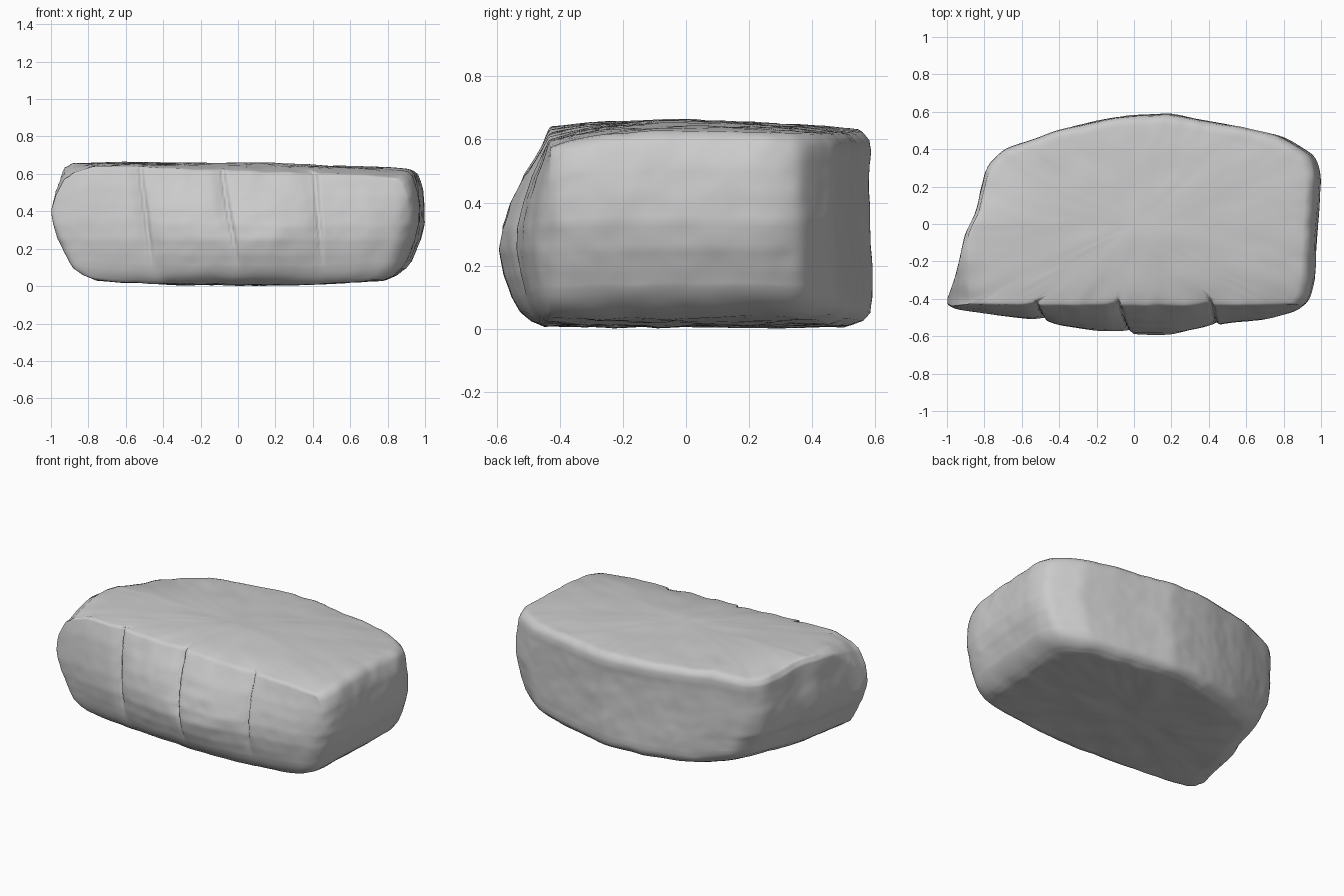
import bpy, bmesh, math
from mathutils import Vector, noise

if "Cube" in bpy.data.objects:
    bpy.data.objects.remove(bpy.data.objects["Cube"])

# Plan outline of the slab at its widest, counter-clockwise from the front left corner
OUT = [(-1.012, -.43), (-.965, -.455), (-.75, -.485), (-.55, -.51), (-.47, -.51), (-.44, -.535),
       (-.2, -.57), (-.08, -.568), (-.02, -.58), (.02, -.588), (.2, -.588), (.4, -.55),
       (.48, -.53), (.7, -.51), (.87, -.47), (.94, -.41), (.965, -.3), (.985, 0), (1.002, .25),
       (.975, .365), (.8, .475), (.6, .52), (.4, .555), (.2, .594), (-.1, .575), (-.4, .51),
       (-.7, .4), (-.78, .32), (-.82, .2), (-.845, .06), (-.9, -.04), (-.96, -.3)]

# Side profile: z, left reach, right reach, front limit, back reach
PROF = [(.012, .78, .82, .46, .53), (.025, .83, .86, .49, .56), (.055, .88, .90, .525, .585),
        (.10, .905, .93, .55, .59), (.17, .935, .955, .575, .589), (.25, .965, .98, .59, .585),
        (.35, .988, 1, .58, .582), (.45, 1, .998, .55, .58), (.54, .975, .988, .51, .58),
        (.59, .95, .975, .475, .585), (.625, .93, .96, .45, .58), (.645, .905, .935, .435, .56)]
N = 480


def clamp(v):
    return min(1, max(0, v))


def resample(pts, n):
    # Even spacing along a closed outline, then rounded a little
    pts = [Vector(p) for p in pts]
    segs = [(a, b, (b - a).length) for a, b in zip(pts, pts[1:] + pts[:1])]
    step = sum(s[2] for s in segs) / n
    res, pos, i = [], 0, 0
    while len(res) < n:
        while pos > segs[i][2] and i < len(segs) - 1:
            pos -= segs[i][2]
            i += 1
        a, b, l = segs[i]
        res.append(a.lerp(b, pos / l))
        pos += step
    for k in range(14):
        res = [(res[i - 1] + res[i] * 2 + res[(i + 1) % n]) / 4 for i in range(n)]
    return res


def levels(n=5):
    # Subdivide the side profile
    for a, b in zip(PROF, PROF[1:]):
        k = n if b[0] - a[0] > .05 else 2
        for j in range(k):
            yield [u + (v - u) * j / k for u, v in zip(a, b)]
    yield list(PROF[-1])


def place(p, lev):
    z, xl, xr, yf, yb = lev
    if p.x > 0:
        x = p.x * xr
    else:
        # Upper left: only the projecting front corner is cut back
        cut = max(p.x, -xl) * (.985 if z > .63 else 1)
        k = clamp((z - .2) / .25)
        x = cut * k + p.x * xl * (1 - k)
    if p.y > 0:
        y = p.y * yb / .59
    elif p.y < -.43:
        y = -.43 + (p.y + .43) * (yf - .43) / .155
    else:
        y = p.y
    return Vector((x, y, z))


# Cracks in the front face: x at the top, x at the bottom, depth
CRACKS = [(-.52, -.45, .03), (-.085, .015, .04), (.41, .46, .03)]


def weather(v):
    n1 = noise.noise(v * 2.7 + Vector((3, 1, 7)))
    n2 = noise.noise(v * 7 + Vector((1, 5, 2)))
    n3 = noise.noise(v * 15)
    r = Vector((v.x, v.y, 0))
    out = r.normalized() if r.length > .3 else Vector()
    w = v + out * (.004 * n1 + .005 * n2 + .002 * n3)
    t = v.z / .65
    up, low = clamp((t - .4) * 2), clamp((.4 - t) * 3)
    # Top falls off towards its edges and the right
    fall = .10 * v.y ** 2 + .03 * max(v.x, 0) ** 2 + .006 * v.x
    fall += .05 * max(0, -v.y * 2) ** 3 * clamp(v.x + .75)
    # Back left and front left corners are worn down
    fall += .5 * max(0, -v.x - .5) * max(0, v.y)
    fall += .3 * max(0, -v.x - .78) * clamp((-v.y - .2) * 5)
    w.z += up * (.005 * n1 + .006 * n2 + .002 * n3 - fall + .008)
    # Underside lifts at both ends, most at the back left
    lift = .035 * abs(v.x / .85) ** 3 + .4 * max(0, -v.x - .4) * max(0, v.y)
    w.z += low * (.006 * n1 + .009 * n2 + .003 * n3 + lift)
    if v.y < -.38:
        for top, bot, d in CRACKS:
            dx = v.x - (bot + (top - bot) * t)
            g = math.exp(-(dx / .05) ** 2) * .5 if dx <= 0 else 0
            g = max(g, math.exp(-(dx / .010) ** 2))
            w.y += d * g * clamp((t - .15) * 3) * clamp((-.38 - v.y) * 20)
    w.z = max(w.z, 0)
    return w


outline = resample(OUT, N)
levs = list(levels())
caps = [.98, .94, .88, .8, .7, .6, .5, .4, .3, .2, .1]


def cap_ring(lev, s, dz):
    return [Vector((p.x * s, p.y * s, p.z + dz)) for p in (place(q, lev) for q in outline)]


rings = [cap_ring(levs[0], s, -.004) for s in reversed(caps)]
rings += [[place(q, lev) for q in outline] for lev in levs]
rings += [cap_ring(levs[-1], s, .004) for s in caps]

# Skin the rings into one closed stone
bm = bmesh.new()
grid = [[bm.verts.new(weather(v)) for v in ring] for ring in rings]
for a, b in zip(grid, grid[1:]):
    for i in range(N):
        j = (i + 1) % N
        bm.faces.new((a[i], a[j], b[j], b[i]))
for ring, rev in ((grid[0], True), (grid[-1], False)):
    c = bm.verts.new(sum((v.co for v in ring), Vector()) / N)
    for i in range(N):
        f = (ring[i], ring[(i + 1) % N], c)
        bm.faces.new(f[::-1] if rev else f)
bmesh.ops.recalc_face_normals(bm, faces=bm.faces)
me = bpy.data.meshes.new("stone_slab")
bm.to_mesh(me)
bm.free()
ob = bpy.data.objects.new("stone_slab", me)
bpy.context.collection.objects.link(ob)
for p in me.polygons:
    p.use_smooth = True
